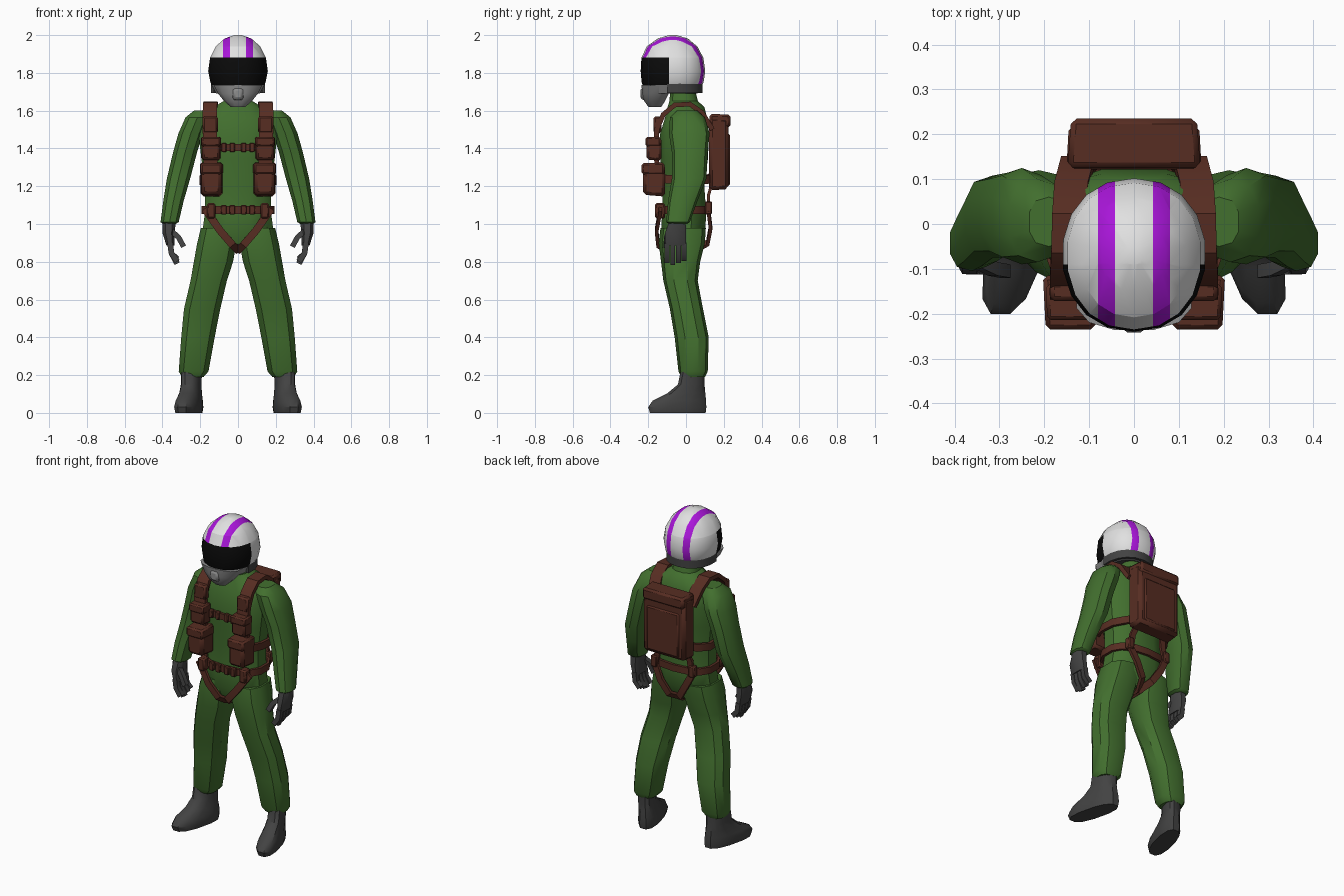
import bpy, bmesh, math
from mathutils import Vector

cube = bpy.data.objects.get("Cube")
if cube:
    bpy.data.objects.remove(cube, do_unlink=True)


def material(name, r, g, b):
    mat = bpy.data.materials.new(name)
    mat.use_nodes = True
    mat.diffuse_color = (r, g, b, 1)
    shader = mat.node_tree.nodes["Principled BSDF"]
    shader.inputs["Base Color"].default_value = (r, g, b, 1)
    shader.inputs["Roughness"].default_value = 0.8
    return mat


GREEN = material("green cloth", 0.055, 0.16, 0.028)
BROWN = material("brown webbing", 0.095, 0.026, 0.016)
DARK = material("dark grey leather", 0.055, 0.055, 0.055)
WHITE = material("white shell", 0.75, 0.75, 0.75)
PURPLE = material("purple stripe", 0.4, 0.008, 0.7)
BLACK = material("black visor", 0.003, 0.003, 0.003)
GREY = material("mid grey", 0.27, 0.27, 0.27)


def finish(bm, name, mats, mirror=False, bevel=0, angle=35):
    """Turn a bmesh into an object with smooth shading below the given angle."""
    bmesh.ops.recalc_face_normals(bm, faces=bm.faces)
    mesh = bpy.data.meshes.new(name)
    bm.to_mesh(mesh)
    bm.free()
    for mat in mats:
        mesh.materials.append(mat)
    mesh.shade_smooth()
    mesh.set_sharp_from_angle(angle=math.radians(angle))
    obj = bpy.data.objects.new(name, mesh)
    bpy.context.collection.objects.link(obj)
    if bevel:
        mod = obj.modifiers.new("bevel", 'BEVEL')
        mod.width, mod.segments = bevel, 1
    if mirror:
        obj.modifiers.new("mirror", 'MIRROR')
    return obj


def bridge(bm, loops, closed=False):
    """Skin a row of vertex loops; cap the ends unless the row is closed."""
    pairs = list(zip(loops, loops[1:]))
    if closed:
        pairs.append((loops[-1], loops[0]))
    else:
        bm.faces.new(loops[0])
        bm.faces.new(loops[-1])
    for low, high in pairs:
        n = len(low)
        for i in range(n):
            j = (i + 1) % n
            bm.faces.new((low[i], low[j], high[j], high[i]))


def oval(cx, z, hx, front, back, sides, power):
    """Points of a squarish oval lying level."""
    points = []
    for i in range(sides):
        a = math.tau * (i + 0.5) / sides
        c, s = math.cos(a), math.sin(a)
        x = cx + hx * math.copysign(abs(c) ** power, c)
        y = (front + back) / 2 + (back - front) / 2 * math.copysign(abs(s) ** power, s)
        points.append(Vector((x, y, z)))
    return points


def loft(rings, sides=12, power=0.8):
    """Rings are (centre x, z, half width, front y, back y)."""
    bm = bmesh.new()
    bridge(bm, [[bm.verts.new(p) for p in oval(*r, sides, power)] for r in rings])
    return bm


def strap(name, path, width, thick, side, mat=BROWN, mirror=True, closed=False):
    """Flat band swept along a path, its width lying along side."""
    bm, loops = bmesh.new(), []
    pts, count = [Vector(p) for p in path], len(path)
    side = Vector(side).normalized()
    for i, p in enumerate(pts):
        after = pts[(i + 1) % count] if closed else pts[min(i + 1, count - 1)]
        before = pts[i - 1] if closed else pts[max(i - 1, 0)]
        out = (after - before).cross(side).normalized()
        corners = ((1, 1), (-1, 1), (-1, -1), (1, -1))
        loops.append([bm.verts.new(p + side * width / 2 * a + out * thick / 2 * b)
                      for a, b in corners])
    bridge(bm, loops, closed)
    return finish(bm, name, [mat], mirror)


def box(name, x, y, z, mirror=True, bevel=0.012, taper=1, mat=BROWN):
    """Bevelled box from (min, max) spans; taper narrows the front."""
    bm = bmesh.new()
    bmesh.ops.create_cube(bm, size=1)
    for v in bm.verts:
        k = taper if v.co.y < 0 else 1
        for axis, (lo, hi) in enumerate((x, y, z)):
            f = v.co[axis] * (1 if axis == 1 else k)
            v.co[axis] = (lo + hi) / 2 + f * (hi - lo)
    return finish(bm, name, [mat], mirror, bevel)


# Suit: torso with collar, sleeves and trouser legs
torso = [(0, 0.87, 0.08, -0.11, 0.07), (0, 0.95, 0.195, -0.135, 0.105),
         (0, 1.06, 0.18, -0.13, 0.11), (0, 1.2, 0.18, -0.125, 0.1),
         (0, 1.35, 0.2, -0.14, 0.12), (0, 1.48, 0.215, -0.14, 0.125),
         (0, 1.56, 0.215, -0.115, 0.115), (0, 1.62, 0.13, -0.1, 0.1),
         (0, 1.65, 0.08, -0.09, 0.065), (0, 1.71, 0.07, -0.085, 0.05)]
finish(loft(torso), "torso", [GREEN])
sleeve = [(0.19, 1.6, 0.045, -0.05, 0.06), (0.215, 1.565, 0.065, -0.085, 0.1),
          (0.25, 1.48, 0.068, -0.09, 0.125), (0.28, 1.38, 0.066, -0.075, 0.115),
          (0.315, 1.24, 0.064, -0.075, 0.108), (0.342, 1.12, 0.056, -0.095, 0.06),
          (0.362, 1.01, 0.05, -0.105, 0.02), (0.363, 1.0, 0.035, -0.09, 0.005)]
finish(loft(sleeve, 10), "sleeves", [GREEN], True)
leg = [(0.24, 0.19, 0.06, -0.025, 0.1), (0.235, 0.22, 0.082, -0.04, 0.115),
       (0.212, 0.4, 0.092, -0.06, 0.12), (0.19, 0.55, 0.1, -0.085, 0.09),
       (0.155, 0.7, 0.1, -0.12, 0.062), (0.13, 0.8, 0.108, -0.132, 0.075),
       (0.112, 0.9, 0.108, -0.145, 0.1), (0.1, 0.98, 0.1, -0.135, 0.105)]
finish(loft(leg, 10), "trouser_legs", [GREEN], True)

# Boots, toes turned out
boot = [(0.24, 0, 0.058, -0.195, 0.108), (0.24, 0.03, 0.064, -0.205, 0.112),
        (0.24, 0.065, 0.06, -0.18, 0.11), (0.242, 0.105, 0.053, -0.1, 0.105),
        (0.245, 0.15, 0.05, -0.045, 0.1), (0.245, 0.22, 0.052, -0.03, 0.1)]
bm = loft(boot, 12)
for v in bm.verts:
    v.co.x -= (v.co.y - 0.04) * 0.24
finish(bm, "boots", [DARK], True)

# Gloves: palm, four fingers and a thumb
palm = [(0.365, 1.02, 0.038, -0.09, 0), (0.367, 0.95, 0.034, -0.115, 0.005),
        (0.358, 0.885, 0.022, -0.115, 0.005)]
finish(loft(palm, 8), "glove_palms", [DARK], True)
for i in range(4):
    y = -0.1 + i * 0.03
    tip = 0.79 + 0.012 * abs(i - 1)
    strap(f"glove_finger_{i + 1}", [(0.36, y, 0.9), (0.352, y, 0.845), (0.322, y, tip)],
          0.026, 0.03, (0, 1, 0), DARK)
strap("glove_thumbs", [(0.355, -0.08, 0.965), (0.315, -0.1, 0.93), (0.288, -0.105, 0.88)],
      0.03, 0.028, (0, 1, 0), DARK)

# Helmet shell, cut along the stripe, visor and rim borders
shell = [(0, 1.69, 0.118, -0.215, 0.06), (0, 1.75, 0.148, -0.235, 0.093),
         (0, 1.81, 0.16, -0.24, 0.102), (0, 1.88, 0.15, -0.236, 0.092),
         (0, 1.94, 0.12, -0.208, 0.06), (0, 1.982, 0.072, -0.15, 0.01),
         (0, 2, 0.02, -0.09, -0.05)]
bm = loft(shell, 18, 0.92)
STRIPE = (0.042, 0.08)
VISOR = (1.735, 1.882)
cuts = [((s * x, 0, 0), (1, 0, 0)) for x in STRIPE for s in (1, -1)]
cuts += [((0, 0, z), (0, 0, 1)) for z in VISOR]
cuts += [((0, -0.09, 0), (0, 1, 0))]
for point, normal in cuts:
    bmesh.ops.bisect_plane(bm, geom=bm.verts[:] + bm.edges[:] + bm.faces[:],
                           plane_co=point, plane_no=normal)
for f in bm.faces:
    c = f.calc_center_median()
    if c.z < VISOR[0]:
        f.material_index = 3 if c.y < -0.09 else 4
    elif c.z < VISOR[1] and c.y < -0.09:
        f.material_index = 2
    elif STRIPE[0] < abs(c.x) < STRIPE[1]:
        f.material_index = 1
finish(bm, "helmet", [WHITE, PURPLE, BLACK, GREY, DARK], angle=25)
rim = [p for p in oval(0, 1.72, 0.136, -0.22, 0.08, 18, 0.92) if p.y > -0.12]
rim.sort(key=lambda p: math.atan2(p.x, p.y + 0.07))
strap("helmet_rim", rim, 0.055, 0.016, (0, 0, 1), DARK, False)
chin = [(0, 1.62, 0.04, -0.2, -0.13), (0, 1.65, 0.075, -0.222, -0.11),
        (0, 1.69, 0.108, -0.233, -0.09), (0, 1.737, 0.132, -0.238, -0.085)]
finish(loft(chin), "chin_guard", [GREY])
box("chin_vent", (-0.035, 0.035), (-0.242, -0.2), (1.65, 1.73), False, 0.01, 0.7, GREY)

# Harness: shoulder straps, belt, chest strap and leg straps
strap("shoulder_straps",
      [(0.145, -0.145, 1.2), (0.145, -0.16, 1.4), (0.15, -0.155, 1.5), (0.15, -0.12, 1.58),
       (0.147, -0.06, 1.63), (0.145, 0.02, 1.635), (0.14, 0.085, 1.59), (0.125, 0.14, 1.5)],
      0.075, 0.026, (1, 0, 0))
box("shoulder_pads", (0.107, 0.187), (-0.172, -0.13), (1.48, 1.57), bevel=0.01)
strap("waist_belt", oval(0, 1.075, 0.19, -0.142, 0.122, 14, 0.8), 0.042, 0.016,
      (0, 0, 1), mirror=False, closed=True)
strap("chest_strap", [(-0.12, -0.14, 1.405), (0, -0.152, 1.405), (0.12, -0.14, 1.405)],
      0.038, 0.016, (0, 0, 1), mirror=False)
diagonal = (0.77, 0, -0.63)
strap("front_leg_straps", [(0.175, -0.135, 1.08), (0.095, -0.156, 0.965),
                           (0.03, -0.148, 0.89), (0, -0.1, 0.86)], 0.04, 0.018, diagonal)
strap("back_leg_straps", [(0.135, 0.118, 1.08), (0.085, 0.13, 0.98), (0.035, 0.115, 0.9),
                          (0, 0.04, 0.86), (0, -0.1, 0.86)], 0.04, 0.018, diagonal)
strap("side_straps", [(0.165, -0.135, 1.24), (0.195, -0.05, 1.235), (0.195, 0.045, 1.23),
                      (0.15, 0.11, 1.235), (0.09, 0.14, 1.25)], 0.045, 0.018, (0, 0, 1))
strap("lower_back_straps", [(0.09, 0.14, 1.22), (0.11, 0.118, 1.15), (0.125, 0.122, 1.07)],
      0.035, 0.016, (1, 0, 0))

# Buckles
for i, x in enumerate((0.03, 0.075)):
    box(f"chest_buckles_{i + 1}", (x - 0.013, x + 0.013), (-0.166, -0.14), (1.38, 1.43), bevel=0.004)
    box(f"belt_buckles_{i + 1}", (x - 0.015, x + 0.015), (-0.162, -0.135), (1.05, 1.1), bevel=0.004)
box("hip_buckles", (0.12, 0.165), (-0.165, -0.11), (1.03, 1.11), bevel=0.008)
box("back_buckles", (0.11, 0.15), (0.1, 0.138), (1.05, 1.12), bevel=0.006)

# Chest pouches with flaps
box("upper_pouches", (0.092, 0.195), (-0.208, -0.13), (1.335, 1.455), taper=0.9)
box("upper_pouch_flaps", (0.09, 0.197), (-0.214, -0.135), (1.41, 1.462), taper=0.93, bevel=0.008)
box("lower_pouches", (0.082, 0.2), (-0.228, -0.11), (1.145, 1.315), taper=0.88, bevel=0.016)
box("lower_pouch_flaps", (0.08, 0.203), (-0.235, -0.115), (1.26, 1.325), taper=0.9, bevel=0.01)

# Backpack with lid and rear panel
box("backpack", (-0.145, 0.145), (0.122, 0.226), (1.185, 1.56), False, 0.018, 1.04)
box("backpack_lid", (-0.14, 0.14), (0.125, 0.235), (1.51, 1.58), False, 0.012, 1.06)
box("backpack_panel", (-0.115, 0.115), (0.2, 0.234), (1.2, 1.48), False, 0.012)
